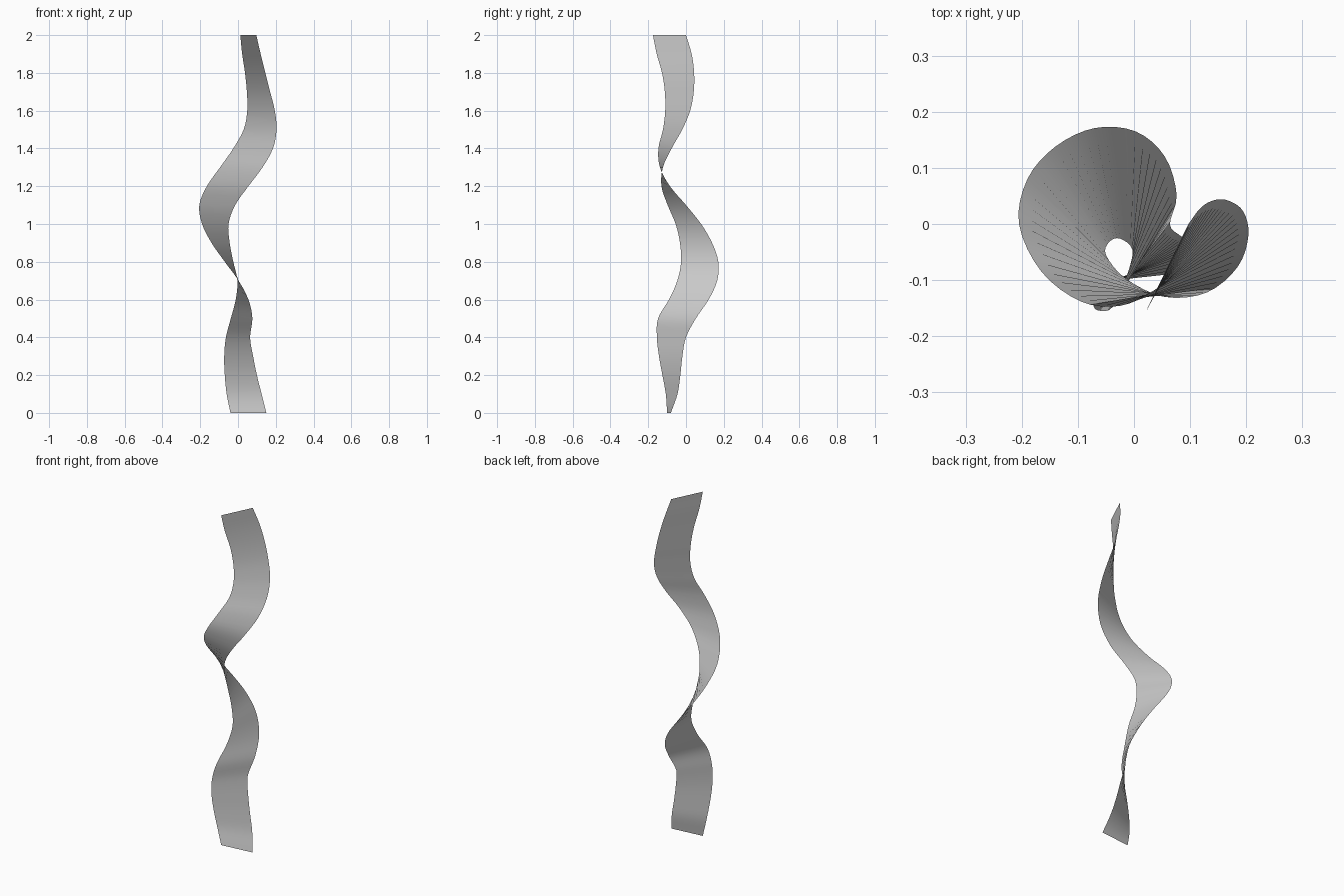
import bpy
from mathutils import Vector

if "Cube" in bpy.data.objects:
    bpy.data.objects.remove(bpy.data.objects["Cube"])

# Two edge curves of the ribbon, one (x, y) pair every 0.1 of height, bottom to top
edge_a = [(.15, -.08), (.125, -.045), (.10, -.03), (.08, -.019), (.064, 0), (.076, .052),
          (.055, .12), (.003, .165), (-.07, .171), (-.14, .138), (-.19, .08), (-.205, .0),
          (-.165, -.085), (-.095, -.138), (-.025, -.146), (.03, -.122), (.049, -.11),
          (.047, -.112), (.037, -.127), (.022, -.155), (.012, -.175)]
edge_b = [(-.04, -.10), (-.06, -.107), (-.07, -.125), (-.073, -.143), (-.064, -.154),
          (-.038, -.148), (-.012, -.09), (-.003, -.046), (-.025, -.026), (-.044, -.032),
          (-.05, -.055), (-.015, -.097), (.055, -.13), (.13, -.122), (.185, -.076),
          (.204, -.02), (.195, .022), (.17, .041), (.145, .043), (.12, .03), (.097, 0)]
STEPS = 4


def smooth(points):
    """Catmull-Rom curve through the points."""
    p = [Vector((x, y, i * .1)) for i, (x, y) in enumerate(points)]
    p = [2 * p[0] - p[1]] + p + [2 * p[-1] - p[-2]]
    out = []
    for i in range(1, len(p) - 2):
        a, b, c, d = p[i - 1:i + 3]
        for s in range(STEPS):
            t = s / STEPS
            out.append(.5 * (2 * b + (c - a) * t + (2 * a - 5 * b + 4 * c - d) * t**2
                             + (3 * b - a - 3 * c + d) * t**3))
    return out + [p[-2]]


# Twisted ribbon: straight rungs lofted between the edge curves
verts = []
for a, b in zip(smooth(edge_a), smooth(edge_b)):
    verts += [a, b]
faces = [(i, i + 1, i + 3, i + 2) for i in range(0, len(verts) - 2, 2)]
mesh = bpy.data.meshes.new("ribbon")
mesh.from_pydata(verts, [], faces)
mesh.polygons.foreach_set("use_smooth", [True] * len(faces))
mesh.update()
ribbon = bpy.data.objects.new("ribbon", mesh)
bpy.context.collection.objects.link(ribbon)
